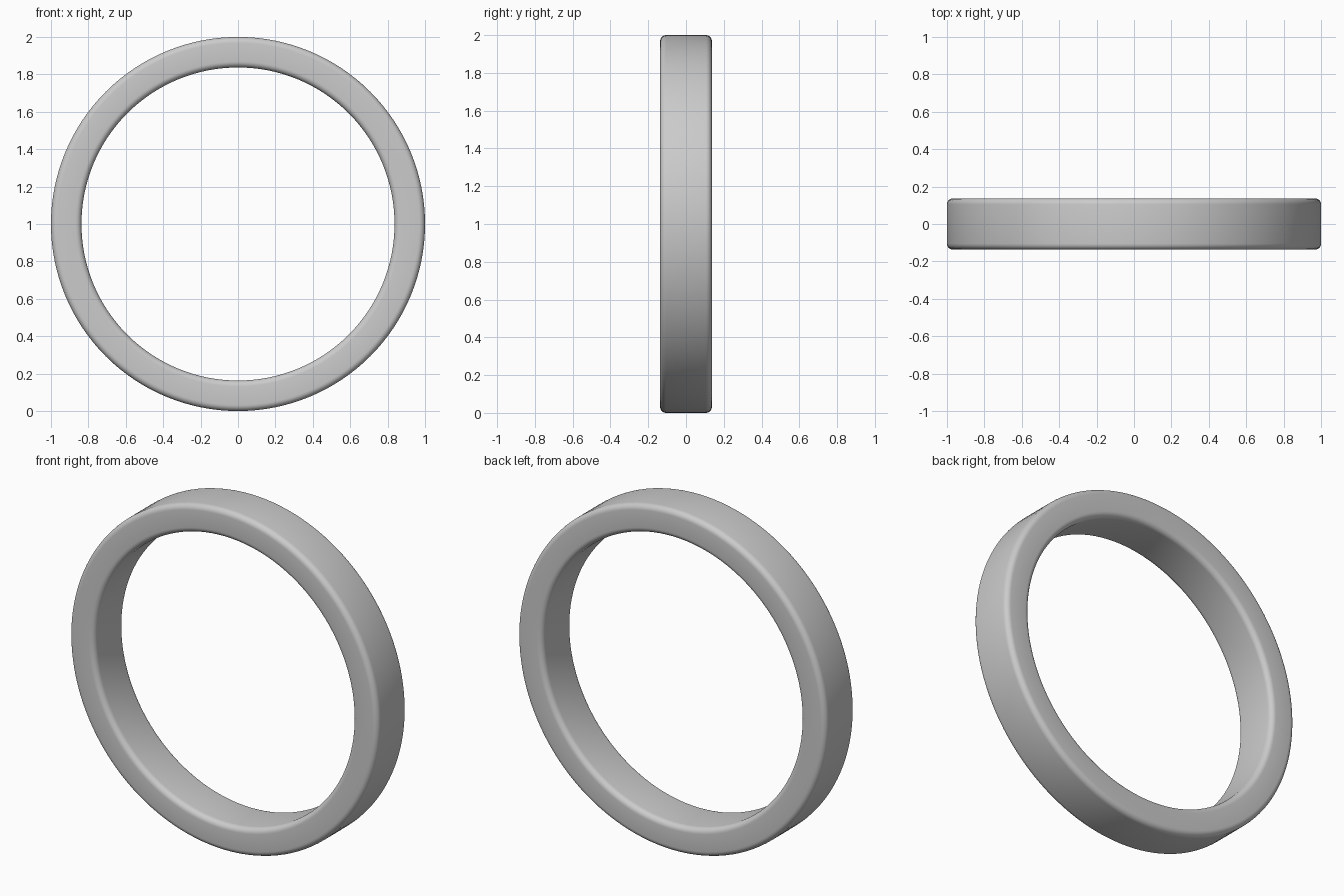
import bpy, bmesh
from math import sin, cos, pi

if "Cube" in bpy.data.objects:
    bpy.data.objects.remove(bpy.data.objects["Cube"])

R_OUT, R_IN, HALF_W, ROUND = 1.0, 0.837, 0.137, 0.032
SEGMENTS, CORNER_STEPS = 128, 6


def rounded_profile():
    """Rounded rectangle cross-section as (radius, y) points."""
    corners = [(R_OUT - ROUND, HALF_W - ROUND, 0),
               (R_IN + ROUND, HALF_W - ROUND, pi / 2),
               (R_IN + ROUND, -HALF_W + ROUND, pi),
               (R_OUT - ROUND, -HALF_W + ROUND, 3 * pi / 2)]
    pts = []
    for r, y, start in corners:
        for i in range(CORNER_STEPS + 1):
            a = start + i / CORNER_STEPS * pi / 2
            pts.append((r + ROUND * cos(a), y + ROUND * sin(a)))
    return pts


# Ring band: sweep the cross-section around the y axis
bm = bmesh.new()
profile = rounded_profile()
loops = []
for s in range(SEGMENTS):
    t = 2 * pi * s / SEGMENTS
    loops.append([bm.verts.new((r * cos(t), y, 1 + r * sin(t))) for r, y in profile])
n = len(profile)
for s in range(SEGMENTS):
    a, b = loops[s], loops[(s + 1) % SEGMENTS]
    for i in range(n):
        j = (i + 1) % n
        bm.faces.new((a[i], a[j], b[j], b[i]))
bmesh.ops.recalc_face_normals(bm, faces=bm.faces[:])
for f in bm.faces:
    f.smooth = True

mesh = bpy.data.meshes.new("ring_band")
bm.to_mesh(mesh)
bm.free()
ring = bpy.data.objects.new("ring_band", mesh)
bpy.context.collection.objects.link(ring)
